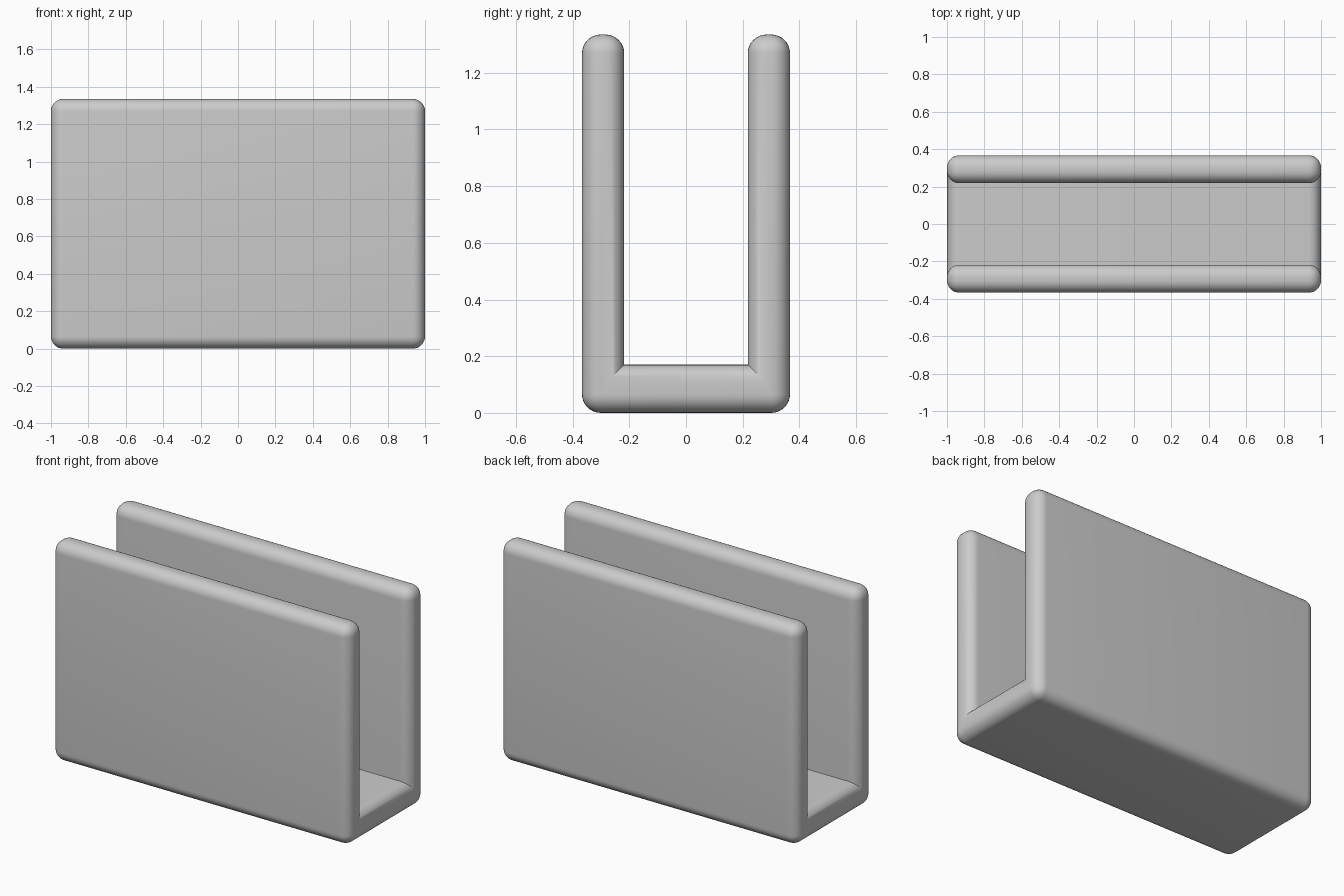
import bpy
import bmesh
import math

cube = bpy.data.objects.get("Cube")
if cube:
    bpy.data.objects.remove(cube, do_unlink=True)

# Main dimensions
HALF_LENGTH, HALF_DEPTH, HEIGHT = 1.0, 0.367, 1.335
INNER, FLOOR, RADIUS = 0.218, 0.17, 0.066

# Plain grey material
grey = bpy.data.materials.new("plain grey")
grey.use_nodes = True
colour = (0.6, 0.6, 0.6, 1)
grey.diffuse_color = colour
grey.node_tree.nodes["Principled BSDF"].inputs["Base Color"].default_value = colour

# U-shaped profile, mirrored from its right half
half = [(HALF_DEPTH, 0), (HALF_DEPTH, HEIGHT), (INNER, HEIGHT), (INNER, FLOOR)]
profile = half + [(-y, z) for y, z in reversed(half)]

# Extrude the profile along the length
bm = bmesh.new()
face = bm.faces.new([bm.verts.new((-HALF_LENGTH, y, z)) for y, z in profile])
result = bmesh.ops.extrude_face_region(bm, geom=[face], use_keep_orig=True)
new_verts = [g for g in result["geom"] if isinstance(g, bmesh.types.BMVert)]
bmesh.ops.translate(bm, verts=new_verts, vec=(2 * HALF_LENGTH, 0, 0))
bmesh.ops.recalc_face_normals(bm, faces=bm.faces[:])

# Round every outer edge, leaving the inner corners crisp
convex = [e for e in bm.edges if e.calc_face_angle_signed() > 0]
bmesh.ops.bevel(bm, geom=convex, offset=RADIUS, offset_type="OFFSET",
                segments=8, profile=0.5, affect="EDGES", clamp_overlap=False)
bmesh.ops.recalc_face_normals(bm, faces=bm.faces[:])

mesh = bpy.data.meshes.new("u_channel_holder")
bm.to_mesh(mesh)
bm.free()
mesh.materials.append(grey)
holder = bpy.data.objects.new("u_channel_holder", mesh)
bpy.context.collection.objects.link(holder)

# Smooth the rounded edges
bpy.ops.object.select_all(action="DESELECT")
holder.select_set(True)
bpy.context.view_layer.objects.active = holder
bpy.ops.object.shade_smooth_by_angle(angle=math.radians(30))
